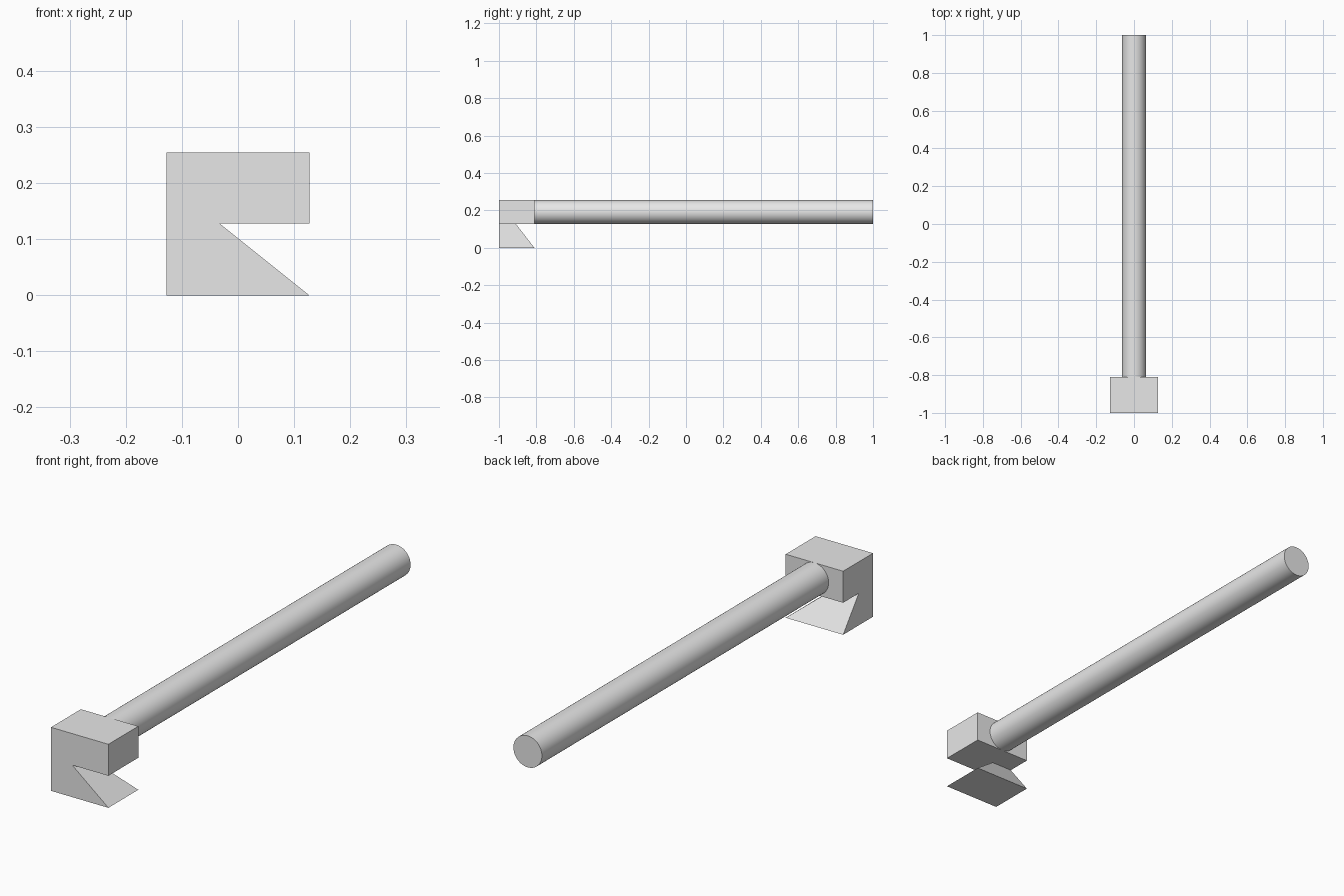
import bpy
import bmesh
from math import radians
from mathutils import Matrix

cube = bpy.data.objects.get("Cube")
if cube:
    bpy.data.objects.remove(cube, do_unlink=True)

grey = bpy.data.materials.new("light grey")
grey.use_nodes = True
colour = (0.8, 0.8, 0.8, 1)
grey.diffuse_color = colour
grey.node_tree.nodes["Principled BSDF"].inputs["Base Color"].default_value = colour

HALF, TOP, NOTCH = 0.127, 0.254, 0.128
FRONT, BACK = -1.0, -0.811
NECK_X, NECK_Y = -0.033, -0.91
RADIUS = (TOP - NOTCH) / 2


def make_object(name, bm):
    bmesh.ops.recalc_face_normals(bm, faces=bm.faces)
    mesh = bpy.data.meshes.new(name)
    bm.to_mesh(mesh)
    bm.free()
    mesh.materials.append(grey)
    obj = bpy.data.objects.new(name, mesh)
    bpy.context.collection.objects.link(obj)
    return obj


def ring(bm, x, y, z):
    """Rectangle from the front -x corner to (x, y) at height z."""
    return [bm.verts.new(p) for p in
            ((-HALF, FRONT, z), (x, FRONT, z), (x, y, z), (-HALF, y, z))]


def bridge(bm, low, high):
    for i in range(4):
        j = (i + 1) % 4
        bm.faces.new((low[i], low[j], high[j], high[i]))


# Key bit: tapered foot narrowing to a corner neck, with a full block above
bm = bmesh.new()
foot = ring(bm, HALF, BACK, 0)
neck = ring(bm, NECK_X, NECK_Y, NOTCH)
block_back = bm.verts.new((-HALF, BACK, NOTCH))
block_side = bm.verts.new((HALF, FRONT, NOTCH))
block_corner = bm.verts.new((HALF, BACK, NOTCH))
roof = ring(bm, HALF, BACK, TOP)
bm.faces.new(foot)
bm.faces.new(roof)
bridge(bm, foot, neck)
bridge(bm, [neck[0], block_side, block_corner, block_back], roof)
# Underside of the block around the neck
bm.faces.new((neck[1], block_side, block_corner, neck[2]))
bm.faces.new((neck[2], block_corner, block_back, neck[3]))
# Merge the side walls split at the neck
bmesh.ops.dissolve_limit(bm, angle_limit=radians(1), verts=bm.verts, edges=bm.edges)
make_object("notched_head", bm)

# Round shaft running back from the block
bm = bmesh.new()
length = 1 - BACK
place = (Matrix.Translation((0, (1 + BACK) / 2, TOP - RADIUS))
         @ Matrix.Rotation(radians(90), 4, "X"))
bmesh.ops.create_cone(bm, cap_ends=True, segments=64, radius1=RADIUS,
                      radius2=RADIUS, depth=length, matrix=place)
shaft = make_object("shaft", bm)
bpy.context.view_layer.objects.active = shaft
shaft.select_set(True)
bpy.ops.object.shade_smooth_by_angle(angle=radians(30))
